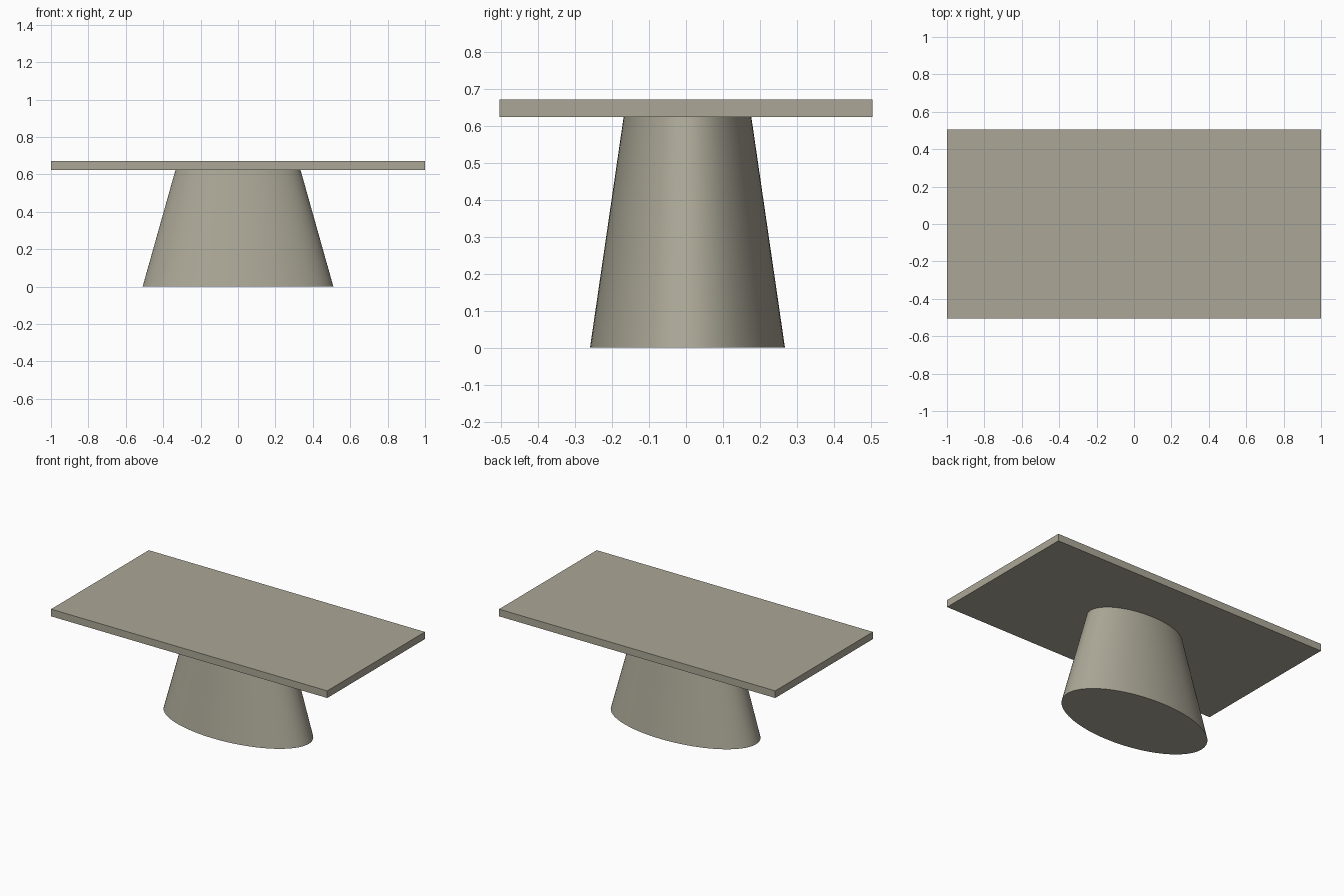
import bpy, bmesh, math
from mathutils import Matrix

if "Cube" in bpy.data.objects:
    bpy.data.objects.remove(bpy.data.objects["Cube"])

stone = bpy.data.materials.new("warm_grey_stone")
stone.diffuse_color = (0.41, 0.39, 0.31, 1)
stone.use_nodes = True
stone.node_tree.nodes["Principled BSDF"].inputs["Base Color"].default_value = stone.diffuse_color

HEIGHT, TOP_Z = 0.672, 0.625


def add_object(name, bm):
    mesh = bpy.data.meshes.new(name)
    bm.to_mesh(mesh)
    bm.free()
    mesh.materials.append(stone)
    obj = bpy.data.objects.new(name, mesh)
    bpy.context.collection.objects.link(obj)
    return obj


# Rectangular slab top
bm = bmesh.new()
bmesh.ops.create_cube(bm, size=1)
bmesh.ops.scale(bm, vec=(2.0, 1.01, HEIGHT - TOP_Z), verts=bm.verts)
bmesh.ops.translate(bm, vec=(0, 0, (HEIGHT + TOP_Z) / 2), verts=bm.verts)
add_object("table_top", bm)

# Tapered oval pedestal
bm = bmesh.new()
bmesh.ops.create_cone(bm, cap_ends=True, segments=96, radius1=0.51, radius2=0.334,
                      depth=TOP_Z, matrix=Matrix.Translation((0, 0, TOP_Z / 2)))
bmesh.ops.scale(bm, vec=(1, 0.264 / 0.51, 1), verts=bm.verts)
bmesh.ops.translate(bm, vec=(0, 0.004, 0), verts=bm.verts)
pedestal = add_object("pedestal", bm)

# Smooth side, crisp rims
bpy.ops.object.select_all(action='DESELECT')
pedestal.select_set(True)
bpy.context.view_layer.objects.active = pedestal
bpy.ops.object.shade_smooth_by_angle(angle=math.radians(35))
